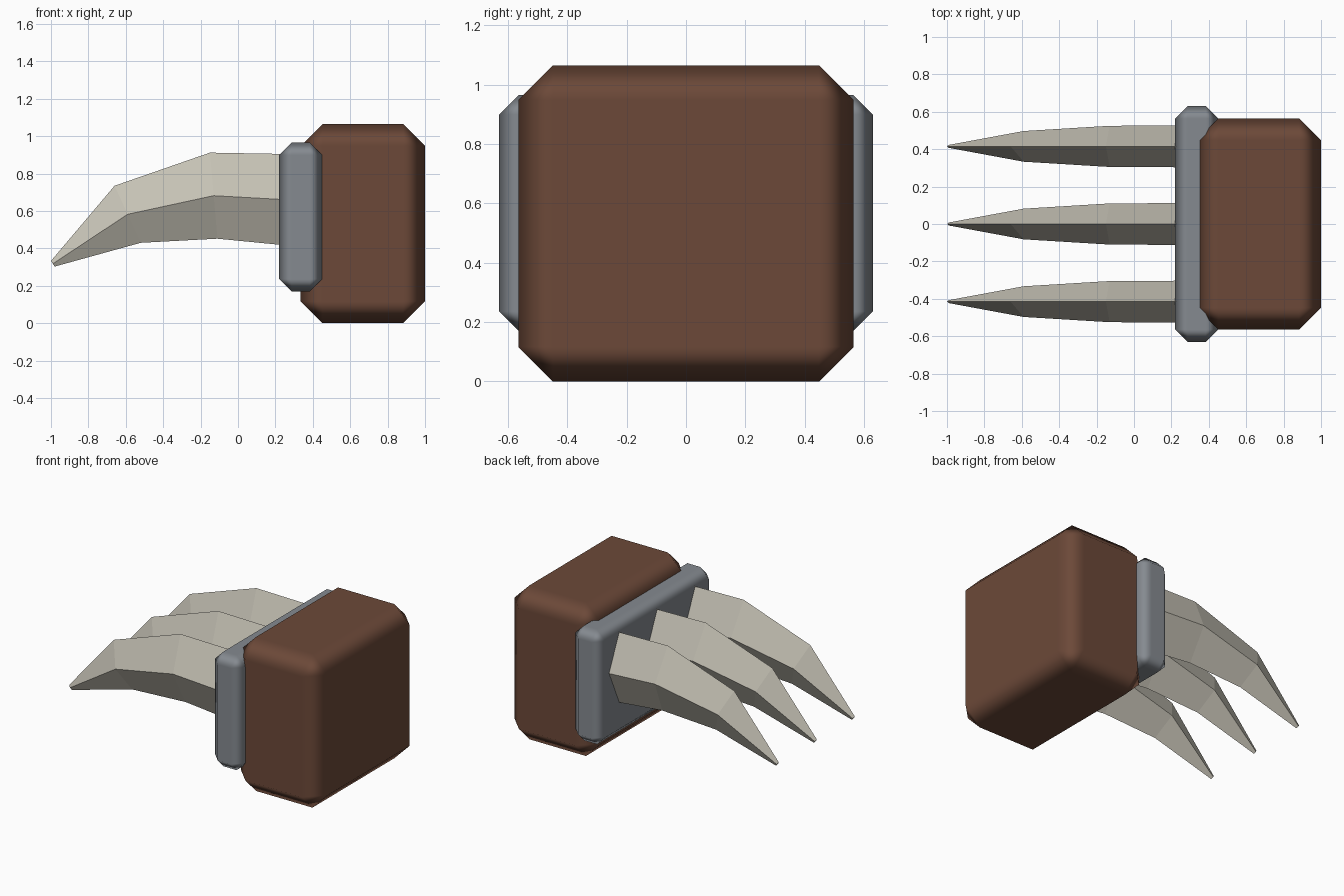
import bpy, bmesh

if "Cube" in bpy.data.objects:
    bpy.data.objects.remove(bpy.data.objects["Cube"])


def material(name, rgb):
    m = bpy.data.materials.new(name)
    m.diffuse_color = (*rgb, 1)
    m.use_nodes = True
    m.node_tree.nodes["Principled BSDF"].inputs["Base Color"].default_value = m.diffuse_color
    return m


leather = material("brown leather", (0.150, 0.066, 0.040))
steel = material("grey steel", (0.235, 0.255, 0.280))
bone = material("pale bone", (0.560, 0.535, 0.460))


def add_object(name, bm, mat):
    bmesh.ops.recalc_face_normals(bm, faces=bm.faces)
    mesh = bpy.data.meshes.new(name)
    bm.to_mesh(mesh)
    bm.free()
    mesh.materials.append(mat)
    obj = bpy.data.objects.new(name, mesh)
    bpy.context.collection.objects.link(obj)
    return obj


def chamfered_box(name, lo, hi, width, mat):
    """Box with one wide, softly shaded chamfer on every edge."""
    bm = bmesh.new()
    bmesh.ops.create_cube(bm, size=1)
    for v in bm.verts:
        v.co = [(a + b) / 2 + c * (b - a) for a, b, c in zip(lo, hi, v.co)]
    for f in bm.faces:
        f.smooth = True
    obj = add_object(name, bm, mat)
    bevel = obj.modifiers.new("chamfer", 'BEVEL')
    bevel.width = width
    bevel.segments = 1
    bevel.limit_method = 'NONE'
    bevel.harden_normals = True


# Fist block and the knuckle plate on its left side
chamfered_box("fist_block", (0.335, -0.565, 0), (1, 0.565, 1.065), 0.117, leather)
chamfered_box("knuckle_plate", (0.22, -0.63, 0.17), (0.45, 0.63, 0.965), 0.066, steel)

# Claw stations: top (x, z), bottom (x, z), half width
STATIONS = [
    ((0.30, 0.904), (0.30, 0.412), 0.112),
    ((-0.15, 0.912), (-0.11, 0.452), 0.110),
    ((-0.66, 0.735), (-0.52, 0.430), 0.082),
    ((-1.00, 0.333), (-0.98, 0.303), 0.008),
]


def claw(name, y):
    """Curved blade with a diamond cross-section."""
    bm = bmesh.new()
    rings = []
    for (tx, tz), (bx, bz), w in STATIONS:
        mx, mz = (tx + bx) / 2, (tz + bz) / 2
        rings.append([bm.verts.new(p) for p in (
            (tx, y, tz), (mx, y + w, mz), (bx, y, bz), (mx, y - w, mz))])
    for a, b in zip(rings, rings[1:]):
        for i in range(4):
            j = (i + 1) % 4
            bm.faces.new((a[i], a[j], b[j], b[i]))
    bm.faces.new(rings[0])
    bm.faces.new(rings[-1])
    add_object(name, bm, bone)


for label, y in (("front", -0.415), ("middle", 0.0), ("back", 0.415)):
    claw(label + "_claw", y)
